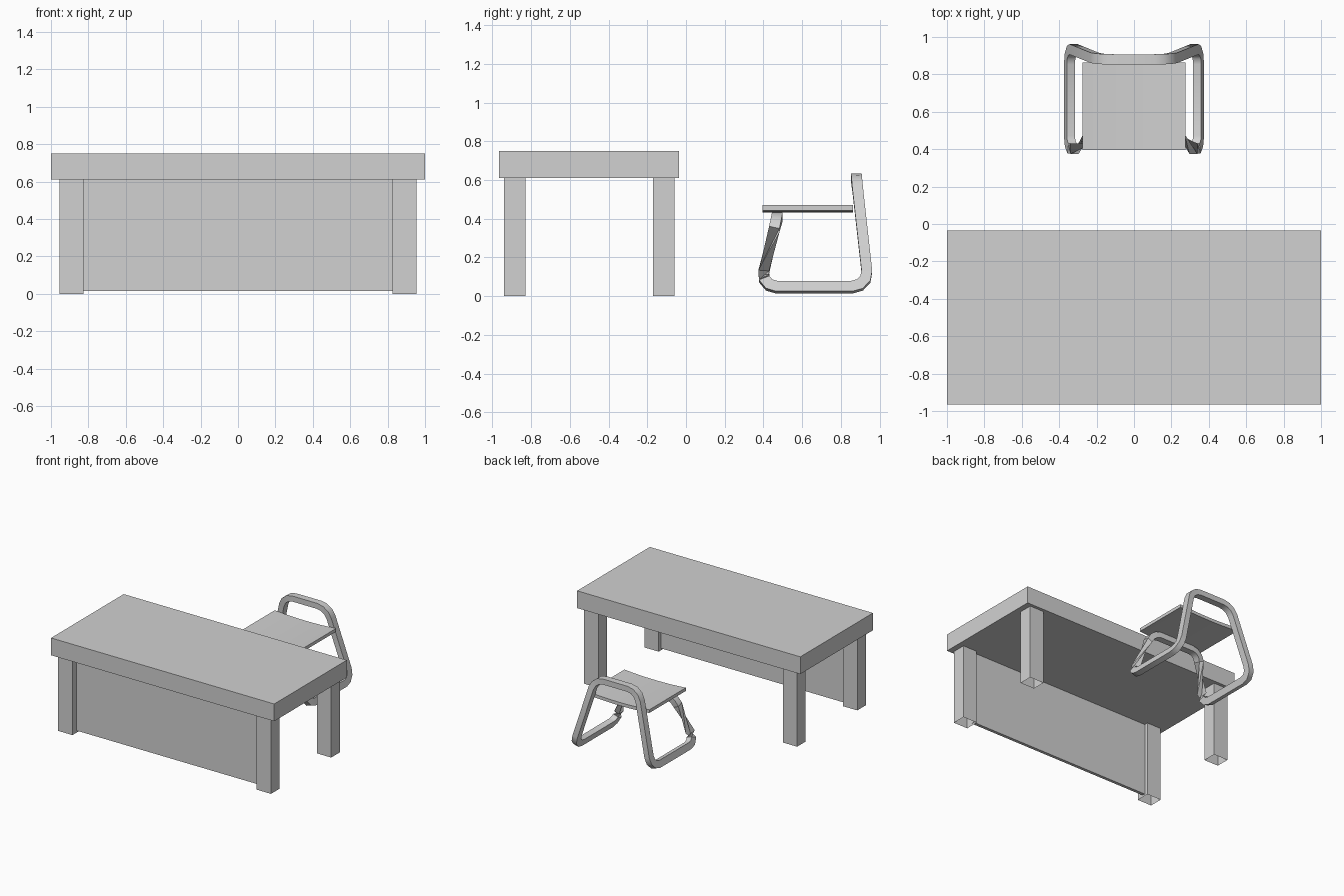
import bpy, bmesh, math
from mathutils import Vector

cube = bpy.data.objects.get("Cube")
if cube:
    bpy.data.objects.remove(cube, do_unlink=True)

grey = bpy.data.materials.new("light_grey")
grey.use_nodes = True
COLOUR = (0.64, 0.64, 0.64, 1)
grey.diffuse_color = COLOUR
grey.node_tree.nodes["Principled BSDF"].inputs["Base Color"].default_value = COLOUR


def finish(name, bm):
    bmesh.ops.recalc_face_normals(bm, faces=bm.faces)
    mesh = bpy.data.meshes.new(name)
    bm.to_mesh(mesh)
    bm.free()
    mesh.materials.append(grey)
    obj = bpy.data.objects.new(name, mesh)
    bpy.context.collection.objects.link(obj)
    return obj


def box(name, lo, hi, open_bottom=False):
    lo, hi = Vector(lo), Vector(hi)
    bm = bmesh.new()
    bmesh.ops.create_cube(bm, size=1)
    for v in bm.verts:
        v.co = (lo + hi) / 2 + v.co * (hi - lo)
    bmesh.ops.recalc_face_normals(bm, faces=bm.faces)
    if open_bottom:
        bottom = [f for f in bm.faces if f.normal.z < -0.9]
        bmesh.ops.delete(bm, geom=bottom, context='FACES_ONLY')
    return finish(name, bm)


def smooth(obj):
    bpy.ops.object.select_all(action='DESELECT')
    obj.select_set(True)
    bpy.context.view_layer.objects.active = obj
    bpy.ops.object.shade_smooth_by_angle(angle=math.radians(40))


def round_corner(a, b, c, trim, steps=3):
    """Points of an arc that replaces corner b on the path a-b-c."""
    u, w = (a - b).normalized(), (c - b).normalized()
    half = u.angle(w) / 2
    radius = trim * math.tan(half)
    middle = (u + w).normalized()
    centre = b + middle * (trim / math.cos(half))
    side = (w - u).normalized()
    sweep = math.pi / 2 - half
    points = []
    for i in range(steps + 1):
        t = sweep * (2 * i / steps - 1)
        points.append(centre + radius * (side * math.sin(t) - middle * math.cos(t)))
    return points


# Desk
box("desk_top", (-1, -0.965, 0.61), (1, -0.035, 0.75))
for side, x in (("right", -0.89), ("left", 0.89)):
    for end, y in (("front", -0.885), ("back", -0.115)):
        box(f"desk_leg_{end}_{side}", (x - 0.064, y - 0.055, 0),
            (x + 0.064, y + 0.055, 0.61), open_bottom=True)
box("desk_front_panel", (-0.83, -0.885, 0.015), (0.83, -0.86, 0.61))

# Chair seat, slightly dished across its width
bm = bmesh.new()
STEPS, WIDTH, SAG, THICK = 8, 0.275, 0.011, 0.026
xs = [WIDTH * (2 * i / STEPS - 1) for i in range(STEPS + 1)]
top = [(x, 0.47 - SAG * (1 - (x / WIDTH) ** 2)) for x in xs]
outline = top + [(x, z - THICK) for x, z in reversed(top)]
face = bm.faces.new([bm.verts.new((x, 0.395, z)) for x, z in outline])
extruded = bmesh.ops.extrude_face_region(bm, geom=[face])["geom"]
for v in extruded:
    if isinstance(v, bmesh.types.BMVert):
        v.co.y = 0.863
smooth(finish("chair_seat", bm))

# Chair frame: one closed loop of rectangular bar, mirrored left to right
back_top = Vector((0.19, 0.88, 0.611))
back_foot = Vector((0.345, 0.943, 0.047))
front_foot = Vector((0.345, 0.382, 0.047))
front_top = Vector((0.225, 0.472, 0.411))
corners = [Vector((0, 0.88, 0.611)), back_top, back_foot, front_foot,
           front_top, Vector((0, 0.472, 0.411))]
half_path = []
for i, trim in enumerate((0.08, 0.085, 0.085, 0.07), start=1):
    half_path += round_corner(corners[i - 1], corners[i], corners[i + 1], trim)
path = half_path + [Vector((-p.x, p.y, p.z)) for p in reversed(half_path)]

bm = bmesh.new()
rings = []
DEPTH, BREADTH = 0.0275, 0.0225
for i, p in enumerate(path):
    before = (p - path[i - 1]).normalized()
    after = (path[(i + 1) % len(path)] - p).normalized()
    tangent = (before + after).normalized()
    mitre = 1 / math.cos(before.angle(after) / 2)
    # the deep side of the bar points out of the loop, seen from the side
    if p.z > 0.2:
        out = Vector((0, 1 if p.y > 0.67 else -1, 0))
        scale_out, scale_across = 1, mitre
    else:
        out = tangent.cross(Vector((1 if p.x > 0 else -1, 0, 0.28)))
        if out.z > 0:
            out = -out
        scale_out, scale_across = mitre, 1
    out = (out - tangent * out.dot(tangent)).normalized()
    across = tangent.cross(out)
    rings.append([bm.verts.new(p + out * DEPTH * scale_out * a
                               + across * BREADTH * scale_across * b)
                  for a, b in ((1, 1), (-1, 1), (-1, -1), (1, -1))])
for i, ring in enumerate(rings):
    following = rings[(i + 1) % len(rings)]
    for k in range(4):
        m = (k + 1) % 4
        bm.faces.new((ring[k], ring[m], following[m], following[k]))
smooth(finish("chair_frame", bm))
